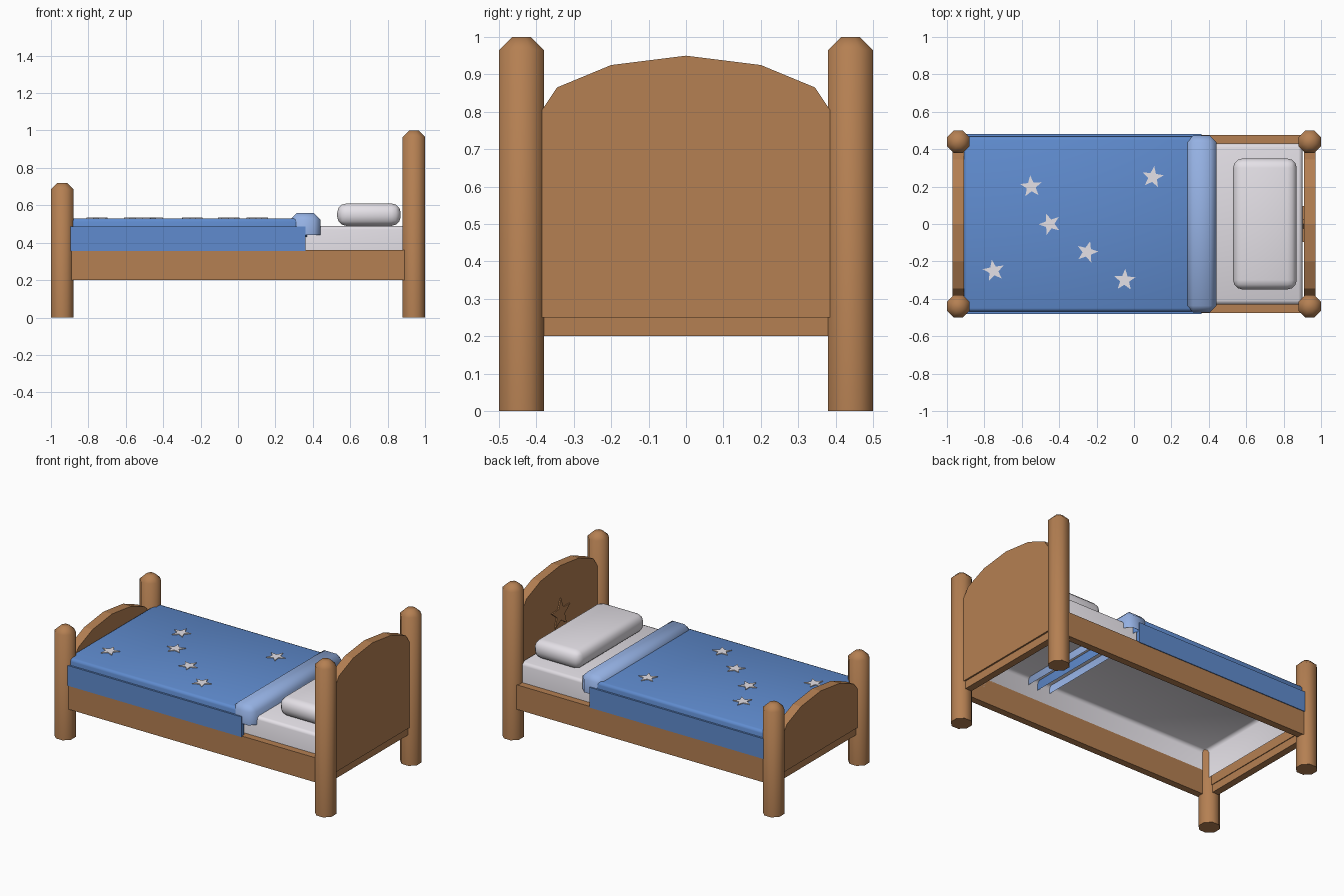
import bpy, bmesh, math

if "Cube" in bpy.data.objects:
    bpy.data.objects.remove(bpy.data.objects["Cube"])


def material(name, rgb):
    m = bpy.data.materials.new(name)
    m.diffuse_color = (*rgb, 1)
    m.use_nodes = True
    m.node_tree.nodes["Principled BSDF"].inputs["Base Color"].default_value = m.diffuse_color
    return m


WOOD = material("wood brown", (0.46, 0.215, 0.085))
BLUE = material("blanket blue", (0.115, 0.26, 0.62))
PALE = material("pale blue", (0.30, 0.44, 0.77))
WHITE = material("soft white", (0.79, 0.76, 0.81))


def finish(bm, name, mat, smooth=None):
    me = bpy.data.meshes.new(name)
    bm.to_mesh(me)
    bm.free()
    me.materials.append(mat)
    ob = bpy.data.objects.new(name, me)
    bpy.context.collection.objects.link(ob)
    if smooth:
        bpy.ops.object.select_all(action='DESELECT')
        ob.select_set(True)
        bpy.context.view_layer.objects.active = ob
        bpy.ops.object.shade_smooth_by_angle(angle=math.radians(smooth))
    return ob


def box(name, mat, x, y, z, bevel=0, segments=1, open_bottom=False):
    """Box from (min, max) ranges, optionally rounded and open below."""
    bm = bmesh.new()
    bmesh.ops.create_cube(bm, size=1)
    for v in bm.verts:
        v.co = [r[0] if c < 0 else r[1] for c, r in zip(v.co, (x, y, z))]
    if open_bottom:
        low = [f for f in bm.faces if f.normal.z < -0.5]
        bmesh.ops.delete(bm, geom=low, context='FACES_ONLY')
    if bevel:
        edges = [e for e in bm.edges if not e.is_boundary]
        bmesh.ops.bevel(bm, geom=edges, offset=bevel, segments=segments,
                        profile=0.5, affect='EDGES')
    return finish(bm, name, mat, 50 if bevel else None)


def prism(name, mat, outline, offset):
    """Extrude a closed outline of 3D points by an offset."""
    bm = bmesh.new()
    face = bm.faces.new([bm.verts.new(p) for p in outline])
    ext = bmesh.ops.extrude_face_region(bm, geom=[face], use_keep_orig=True)
    bmesh.ops.translate(bm, vec=offset,
                        verts=[v for v in ext["geom"] if isinstance(v, bmesh.types.BMVert)])
    bmesh.ops.recalc_face_normals(bm, faces=bm.faces)
    return finish(bm, name, mat)


def star(radius, turn):
    pts = []
    for i in range(10):
        r = radius if i % 2 == 0 else radius * 0.42
        a = math.radians(90 + turn + 36 * i)
        pts.append((r * math.cos(a), r * math.sin(a)))
    return pts


def post(name, x, y, h):
    r = 0.06 / math.cos(math.pi / 8)
    bm = bmesh.new()
    bmesh.ops.create_cone(bm, cap_ends=True, segments=8, radius1=r, radius2=r, depth=h)
    a0 = math.atan2(*list(bm.verts)[0].co.yx)
    turn = math.pi / 8 - a0
    c, s = math.cos(turn), math.sin(turn)
    for v in bm.verts:
        px, py = v.co.x, v.co.y
        v.co = (x + c * px - s * py, y + s * px + c * py, v.co.z + h / 2)
    # chamfered cap
    top = [e for e in bm.edges if all(v.co.z > h - 0.001 for v in e.verts)]
    bmesh.ops.bevel(bm, geom=top, offset=0.035, segments=1, affect='EDGES')
    finish(bm, name, WOOD, 50)


# Corner posts
for side, y in (("front", -0.44), ("back", 0.44)):
    post(f"head_post_{side}", 0.94, y, 1.0)
    post(f"foot_post_{side}", -0.94, y, 0.72)

# Side and end rails
for side, s in (("front", -1), ("back", 1)):
    box(f"side_rail_{side}", WOOD, (-0.9, 0.895), sorted((s * 0.43, s * 0.475)), (0.2, 0.36))
for end, s in (("foot", -1), ("head", 1)):
    box(f"{end}_rail", WOOD, sorted((s * 0.915, s * 0.96)), (-0.4, 0.4), (0.2, 0.36))


# Arched end boards
def board(name, x, profile):
    left = [(-y, z) for y, z in reversed(profile) if y > 0]
    outline = [(0.385, 0.25)] + profile + left + [(-0.385, 0.25)]
    prism(name, WOOD, [(x, y, z) for y, z in outline], (0.06, 0, 0))


board("headboard", 0.91, [(0.385, 0.805), (0.345, 0.865), (0.2, 0.925), (0, 0.95)])
board("footboard", -0.97, [(0.385, 0.50), (0.345, 0.55), (0.2, 0.61), (0, 0.635)])

# Raised star on the inside of the headboard
prism("headboard_star", WOOD, [(0.91, a, 0.64 + b) for a, b in star(0.1, 0)], (-0.008, 0, 0))

# Bedding
box("mattress", WHITE, (-0.9, 0.9), (-0.43, 0.43), (0.30, 0.49), 0.02, 2, True)
box("pillow", WHITE, (0.53, 0.87), (-0.35, 0.35), (0.49, 0.61), 0.05, 3)
box("blanket", BLUE, (-0.91, 0.37), (-0.468, 0.468), (0.43, 0.53), 0.018, 2, True)
for side, s in (("front", -1), ("back", 1)):
    box(f"blanket_skirt_{side}", BLUE, (-0.9, 0.36), sorted((s * 0.45, s * 0.48)), (0.355, 0.487))
box("blanket_fold", PALE, (0.28, 0.44), (-0.472, 0.472), (0.44, 0.56), 0.035, 1, True)

# Stars on the blanket
spots = [(-0.55, 0.2, 5), (0.1, 0.25, -8), (-0.45, 0, 20),
         (-0.25, -0.15, -15), (-0.75, -0.25, 10), (-0.05, -0.3, -3)]
for i, (x, y, turn) in enumerate(spots):
    prism(f"blanket_star_{i + 1}", WHITE,
          [(x + a, y + b, 0.528) for a, b in star(0.06, turn)], (0, 0, 0.007))
